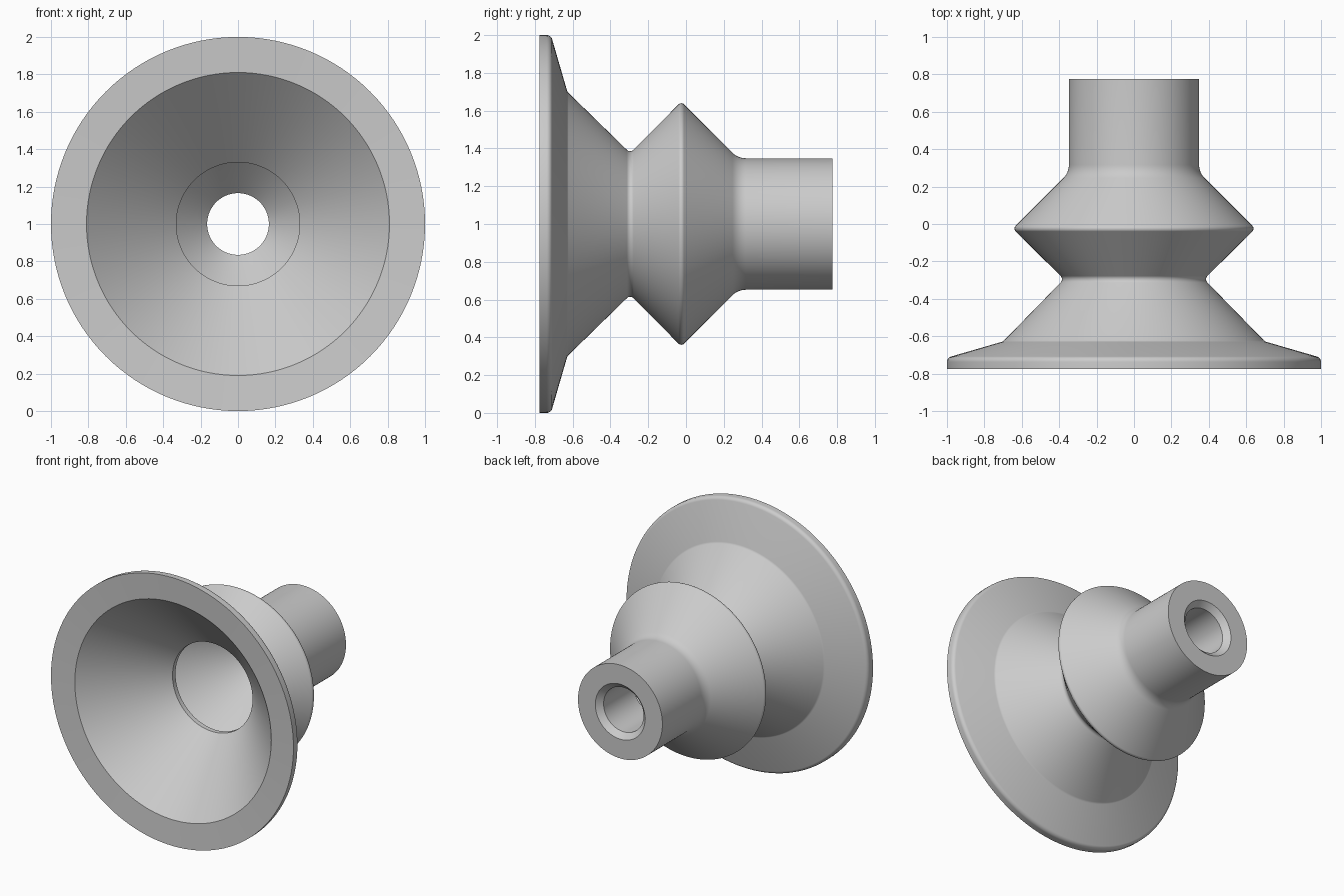
import bpy, bmesh, math
from mathutils import Vector, Matrix

if "Cube" in bpy.data.objects:
    bpy.data.objects.remove(bpy.data.objects["Cube"], do_unlink=True)

SIDES = 128


def make_material(name, color):
    mat = bpy.data.materials.new(name)
    mat.use_nodes = True
    mat.diffuse_color = color
    mat.node_tree.nodes["Principled BSDF"].inputs["Base Color"].default_value = color
    return mat


def round_corners(corners, steps=6):
    """Replace each (radius, y, fillet) corner of a closed profile by an arc."""
    points = []
    for i, (r, y, fillet) in enumerate(corners):
        p = Vector((r, y))
        if fillet == 0:
            points.append(p)
            continue
        a = (Vector(corners[i - 1][:2]) - p).normalized()
        b = (Vector(corners[(i + 1) % len(corners)][:2]) - p).normalized()
        half = a.angle(b) / 2
        center = p + (a + b).normalized() * fillet / math.sin(half)
        reach = fillet / math.tan(half)
        start, end = p + a * reach - center, p + b * reach - center
        for k in range(steps + 1):
            points.append(center + start.lerp(end, k / steps).normalized() * fillet)
    return points


def revolve(name, points, mat):
    """Turn a closed profile around the y axis."""
    bm = bmesh.new()
    rings = []
    for k in range(SIDES):
        turn = Matrix.Rotation(math.tau * k / SIDES, 3, "Y")
        rings.append([bm.verts.new(turn @ Vector((p.x, p.y, 0))) for p in points])
    for k in range(SIDES):
        ring, after = rings[k], rings[(k + 1) % SIDES]
        for j in range(len(points)):
            n = (j + 1) % len(points)
            bm.faces.new((ring[j], ring[n], after[n], after[j]))
    bmesh.ops.recalc_face_normals(bm, faces=bm.faces)
    mesh = bpy.data.meshes.new(name)
    bm.to_mesh(mesh)
    bm.free()
    mesh.materials.append(mat)
    obj = bpy.data.objects.new(name, mesh)
    bpy.context.collection.objects.link(obj)
    obj.location.z = 1
    bpy.ops.object.select_all(action="DESELECT")
    obj.select_set(True)
    bpy.context.view_layer.objects.active = obj
    bpy.ops.object.shade_smooth_by_angle(angle=math.radians(30))
    return obj


rubber = make_material("grey rubber", (0.6, 0.6, 0.6, 1))

# Outer skin from the lip to the tube end: radius, y, fillet
outer = [
    (1.0, -0.775, 0), (1.0, -0.715, 0.03), (0.70, -0.628, 0.03),
    (0.375, -0.295, 0.025), (0.648, -0.025, 0.02),
    (0.348, 0.275, 0.10), (0.348, 0.775, 0),
]
# Inner skin from the chamfered bore back to the cup mouth
inner = [
    (0.205, 0.775, 0), (0.165, 0.735, 0), (0.165, 0.38, 0),
    (0.57, -0.025, 0.02), (0.33, -0.265, 0), (0.33, -0.30, 0),
    (0.81, -0.765, 0),
]
revolve("suction_cup", round_corners(outer + inner), rubber)
